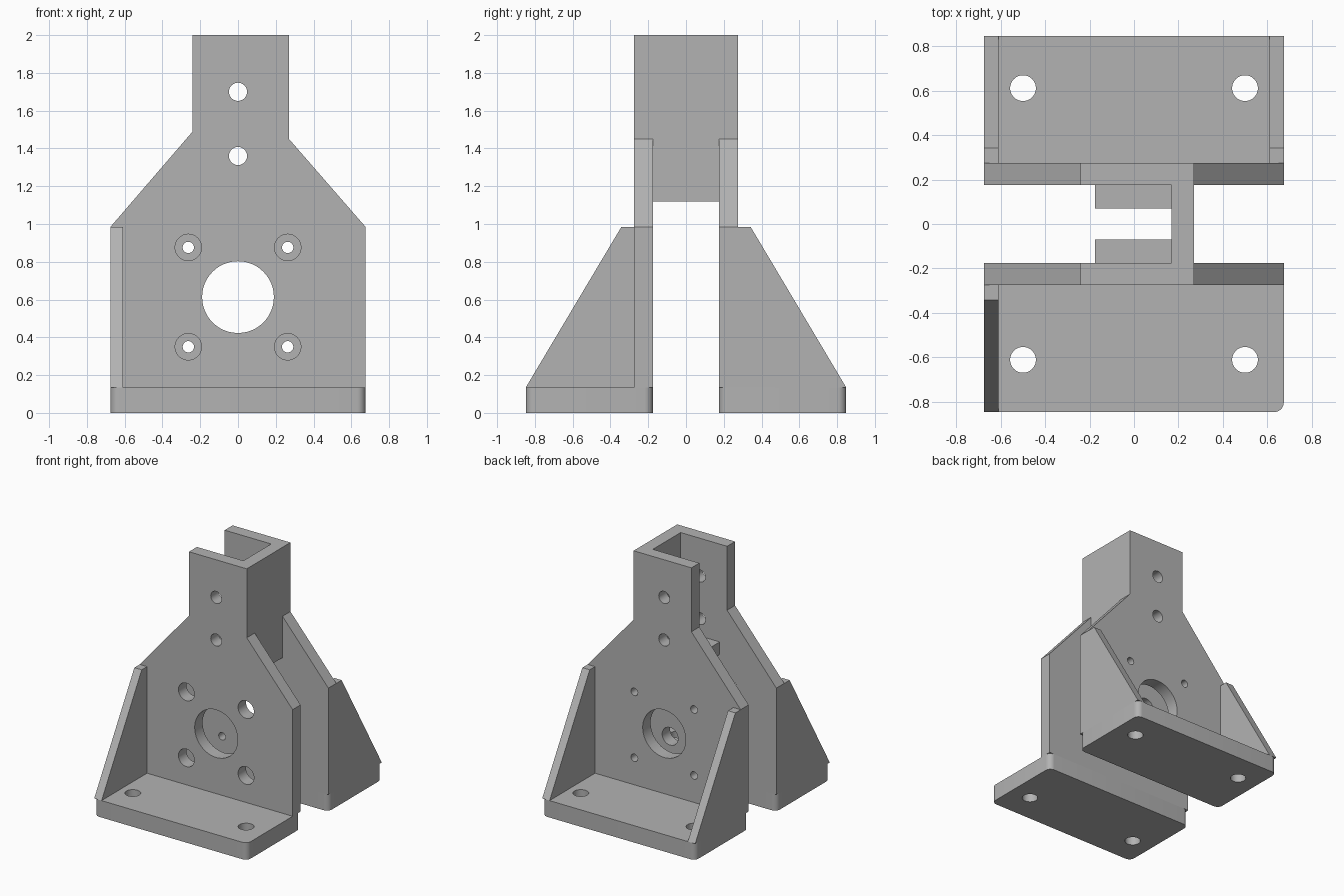
import bpy
import bmesh
from mathutils import Matrix, Vector
from math import pi

if "Cube" in bpy.data.objects:
    bpy.data.objects.remove(bpy.data.objects["Cube"], do_unlink=True)

# Main dimensions
HALF_W = 0.675        # half width of the bracket
Y_IN, Y_OUT = 0.175, 0.275   # inner and outer faces of the upright plates
Y_END = 0.848         # outer edge of the feet
FOOT_H = 0.135
SHOULDER = 0.985      # where the plates start to taper
WALL = 0.065          # gusset thickness

grey = bpy.data.materials.new("plain_grey")
grey.use_nodes = True
COLOUR = (0.45, 0.45, 0.45, 1)
grey.diffuse_color = COLOUR
grey.node_tree.nodes["Principled BSDF"].inputs["Base Color"].default_value = COLOUR


def finish(bm, name):
    """Turn a bmesh into a named grey object."""
    bmesh.ops.recalc_face_normals(bm, faces=bm.faces)
    mesh = bpy.data.meshes.new(name)
    bm.to_mesh(mesh)
    bm.free()
    mesh.materials.append(grey)
    obj = bpy.data.objects.new(name, mesh)
    bpy.context.collection.objects.link(obj)
    return obj


def prism(name, points, depth, round_z=0):
    """Extrude a flat outline along the depth vector, optionally rounding upright edges."""
    bm = bmesh.new()
    face = bm.faces.new([bm.verts.new(p) for p in points])
    new = bmesh.ops.extrude_face_region(bm, geom=[face])["geom"]
    bmesh.ops.translate(bm, vec=Vector(depth),
                        verts=[v for v in new if isinstance(v, bmesh.types.BMVert)])
    if round_z:
        upright = [e for e in bm.edges
                   if abs(e.verts[0].co.z - e.verts[1].co.z) > 0.01]
        bmesh.ops.bevel(bm, geom=upright, offset=round_z, segments=8,
                        profile=0.5, affect='EDGES')
    return finish(bm, name)


def box(name, x0, x1, y0, y1, z0, z1, round_z=0):
    outline = [(x0, y0, z0), (x1, y0, z0), (x1, y1, z0), (x0, y1, z0)]
    return prism(name, outline, (0, 0, z1 - z0), round_z)


def drill(obj, holes, along_y):
    """Cut round holes given as (centre, radius) through an object."""
    bm = bmesh.new()
    turn = Matrix.Rotation(pi / 2, 4, 'X') if along_y else Matrix()
    for centre, radius in holes:
        bmesh.ops.create_cone(bm, cap_ends=True, segments=48, radius1=radius,
                              radius2=radius, depth=0.3,
                              matrix=Matrix.Translation(centre) @ turn)
    cutter = finish(bm, "hole_cutter")
    cutter.hide_render = True
    mod = obj.modifiers.new("holes", 'BOOLEAN')
    mod.operation = 'DIFFERENCE'
    mod.solver = 'EXACT'
    mod.object = cutter
    graph = bpy.context.evaluated_depsgraph_get()
    cut_mesh = bpy.data.meshes.new_from_object(obj.evaluated_get(graph))
    obj.modifiers.clear()
    obj.data = cut_mesh
    bpy.data.objects.remove(cutter, do_unlink=True)


def smooth_edges(obj):
    bpy.ops.object.select_all(action='DESELECT')
    obj.select_set(True)
    bpy.context.view_layer.objects.active = obj
    bpy.ops.object.shade_smooth_by_angle(angle=pi / 6)


# Tapered upright outline, with a neck that is wider on the left
PLATE = [(-HALF_W, FOOT_H), (HALF_W, FOOT_H), (HALF_W, SHOULDER), (0.27, 1.45),
         (0.27, 2), (-0.24, 2), (-0.24, 1.49), (-HALF_W, SHOULDER)]

for side, sign, screw_radius in (("front", -1, 0.07), ("back", 1, 0.03)):
    # Upright plate with bore, screw holes and neck holes
    plate = prism(side + "_plate", [(x, sign * Y_IN, z) for x, z in PLATE],
                  (0, sign * (Y_OUT - Y_IN), 0))
    y_mid = sign * (Y_IN + Y_OUT) / 2
    holes = [((0, y_mid, 0.613), 0.19),
             ((0, y_mid, 1.36), 0.048), ((0, y_mid, 1.70), 0.048)]
    holes += [((x, y_mid, z), screw_radius)
              for x in (-0.263, 0.263) for z in (0.35, 0.876)]
    drill(plate, holes, True)
    smooth_edges(plate)

    # Foot with rounded corners and two mounting holes
    y0, y1 = sorted((sign * Y_IN, sign * Y_END))
    foot = box(side + "_foot", -HALF_W, HALF_W, y0, y1, 0, FOOT_H, 0.045)
    drill(foot, [((x, sign * 0.612, FOOT_H / 2), 0.058) for x in (-0.5, 0.5)], False)
    smooth_edges(foot)

    # Sloping gussets: both sides at the back, only the right at the front
    wedge = [(Y_OUT, FOOT_H), (Y_END, FOOT_H), (0.342, SHOULDER), (Y_OUT, SHOULDER)]
    for label, x in (("right", -HALF_W), ("left", HALF_W - WALL)):
        if side == "front" and label == "left":
            continue
        prism(side + "_" + label + "_gusset",
              [(x, sign * y, z) for y, z in wedge], (WALL, 0, 0))

    # Small ledge inside the channel
    y0, y1 = sorted((sign * 0.07, sign * Y_IN))
    box(side + "_inner_ledge", -0.175, 0.17, y0, y1, 1.12, 1.22)

# Web joining the two plates along the left of the neck
box("neck_web", 0.17, 0.27, -Y_IN, Y_IN, 1.12, 2)
